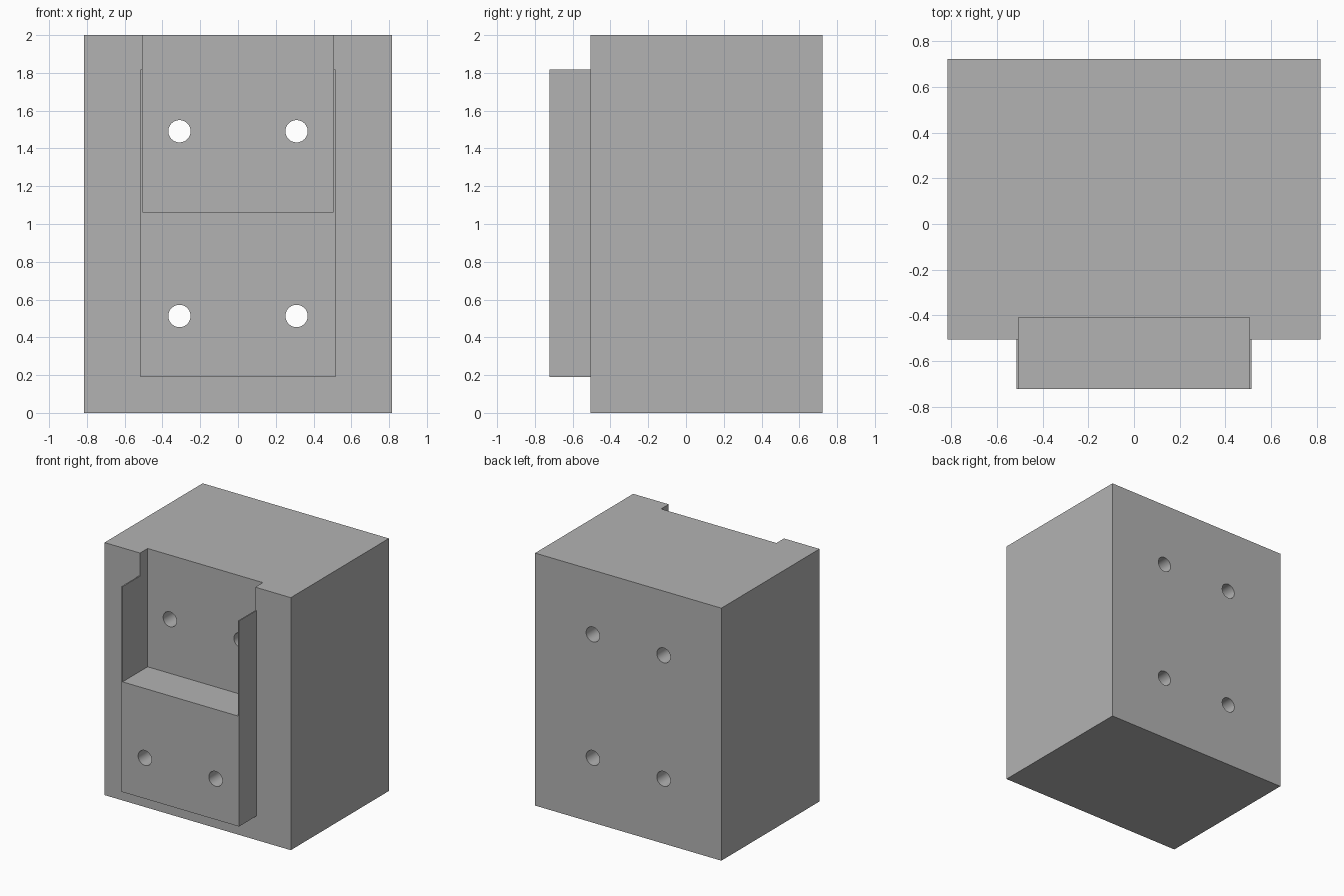
import bpy
import math

if "Cube" in bpy.data.objects:
    bpy.data.objects.remove(bpy.data.objects["Cube"], do_unlink=True)

grey = bpy.data.materials.new("plain grey")
grey.use_nodes = True
grey.diffuse_color = (0.45, 0.45, 0.45, 1)
grey.node_tree.nodes["Principled BSDF"].inputs["Base Color"].default_value = grey.diffuse_color


def box(name, half_width, y, z):
    """Box centred on x, spanning the given y and z ranges."""
    bpy.ops.mesh.primitive_cube_add(size=1, location=(0, sum(y) / 2, sum(z) / 2))
    obj = bpy.context.object
    obj.name = name
    obj.scale = (2 * half_width, y[1] - y[0], z[1] - z[0])
    bpy.ops.object.transform_apply(location=True, rotation=True, scale=True)
    obj.data.materials.append(grey)
    return obj


def combine(target, other, operation):
    """Apply a boolean and remove the helper."""
    mod = target.modifiers.new(operation.lower(), "BOOLEAN")
    mod.operation = operation
    mod.solver = "EXACT"
    mod.object = other
    bpy.context.view_layer.objects.active = target
    bpy.ops.object.modifier_apply(modifier=mod.name)
    bpy.data.objects.remove(other, do_unlink=True)


FRONT, STEP, BACK = -0.723, -0.505, 0.723

# Main block with the raised front pad
block = box("mount_block", 0.816, (STEP, BACK), (0, 2))
combine(block, box("front_pad", 0.515, (FRONT, 0), (0.19, 1.817)), "UNION")

# Open-topped pocket leaving thin side walls on the pad
combine(block, box("pocket_cutter", 0.505, (-1, -0.41), (1.063, 2.2)), "DIFFERENCE")

# Four bolt holes running through front to back
for x in (-0.31, 0.31):
    for z in (0.513, 1.491):
        bpy.ops.mesh.primitive_cylinder_add(
            vertices=48, radius=0.059, depth=3,
            location=(x, 0, z), rotation=(math.pi / 2, 0, 0))
        hole = bpy.context.object
        hole.name = "hole_cutter"
        hole.data.materials.append(grey)
        combine(block, hole, "DIFFERENCE")

# Smooth hole walls, crisp block edges
bpy.ops.object.select_all(action="DESELECT")
block.select_set(True)
bpy.context.view_layer.objects.active = block
bpy.ops.object.shade_smooth_by_angle(angle=math.radians(30))
